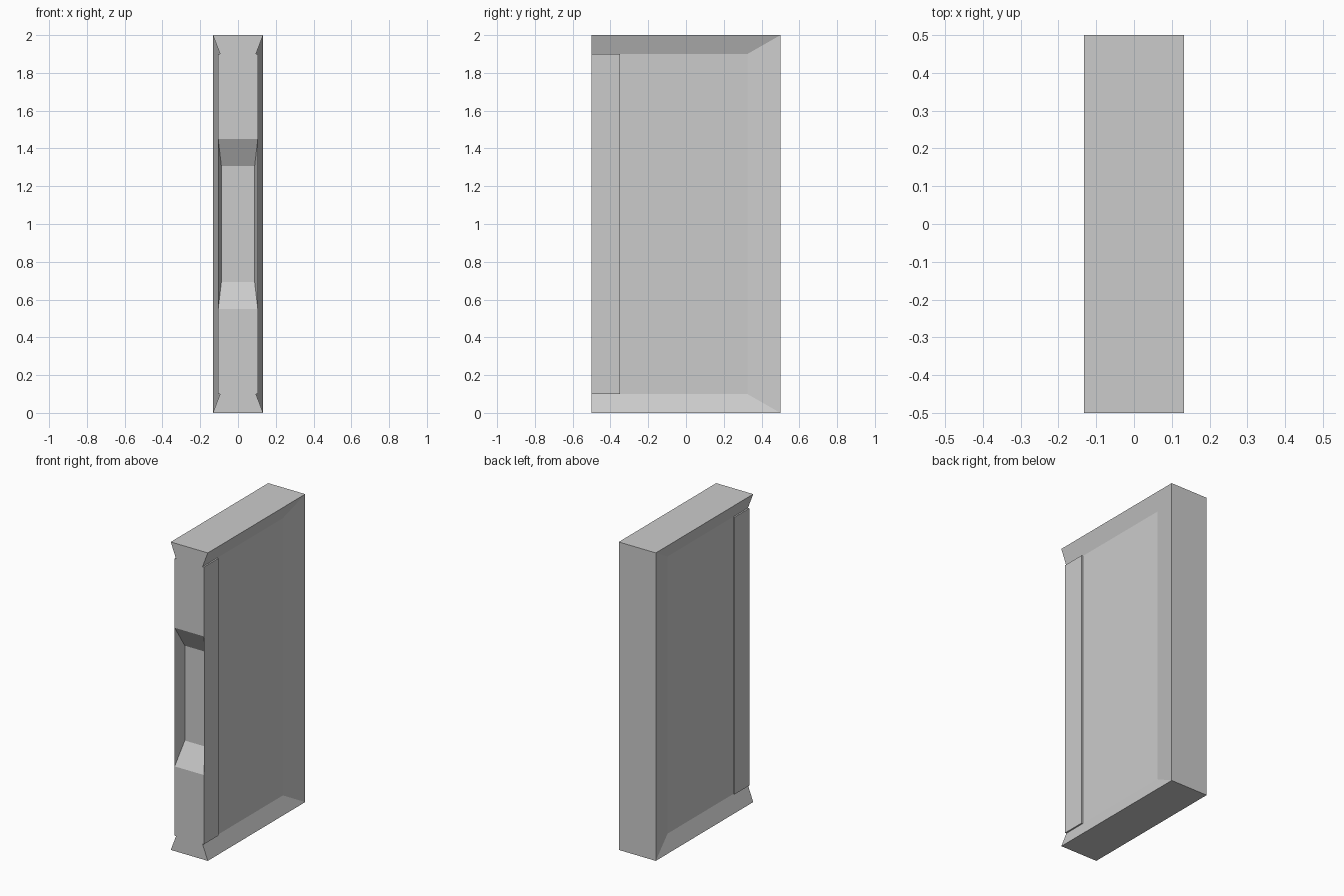
import bpy, bmesh

if "Cube" in bpy.data.objects:
    bpy.data.objects.remove(bpy.data.objects["Cube"])

# Key dimensions (z is measured from mid-height, so one quarter is mirrored twice)
W, H, F, B = 0.133, 1.0, -0.5, 0.5       # half width, half height, front, back
PX, PY, PZ = 0.095, 0.325, 0.9           # recessed side panel
SX, SY = 0.105, -0.35                    # raised front strip
OZ, KX, KY, KZ = 0.45, 0.088, -0.42, 0.308  # pocket opening and pocket floor

bm = bmesh.new()
cache = {}


def face(*points):
    verts = [cache.setdefault(p, None) or bm.verts.new(p) for p in points]
    cache.update(zip(points, verts))
    bm.faces.new(verts)


# Outer frame: top, back and front cap
face((0, F, H), (W, F, H), (W, B, H), (0, B, H))
face((0, B, H), (W, B, H), (W, B, 0), (0, B, 0))
face((0, F, H), (0, F, PZ), (PX, F, PZ), (W, F, H))
# Sloped flanges and recessed side panel
face((W, F, H), (PX, F, PZ), (PX, SY, PZ), (PX, PY, PZ), (W, B, H))
face((W, B, H), (PX, PY, PZ), (PX, PY, 0), (W, B, 0))
face((PX, SY, PZ), (PX, SY, 0), (PX, PY, 0), (PX, PY, PZ))
# Raised strip: end ledge, outer side, step and front
face((SX, F, PZ), (SX, SY, PZ), (PX, SY, PZ), (PX, F, PZ))
face((SX, F, PZ), (SX, F, OZ), (SX, F, 0), (SX, SY, 0), (SX, SY, PZ))
face((SX, SY, PZ), (SX, SY, 0), (PX, SY, 0), (PX, SY, PZ))
face((0, F, PZ), (0, F, OZ), (SX, F, OZ), (SX, F, PZ), (PX, F, PZ))
# Tapered front pocket: end slope, side wall and floor
face((0, F, OZ), (0, KY, KZ), (KX, KY, KZ), (SX, F, OZ))
face((SX, F, OZ), (KX, KY, KZ), (KX, KY, 0), (SX, F, 0))
face((0, KY, KZ), (0, KY, 0), (KX, KY, 0), (KX, KY, KZ))

# Mirror the quarter across x and z into one closed shell
for axis in "XZ":
    bmesh.ops.mirror(bm, geom=bm.verts[:] + bm.edges[:] + bm.faces[:],
                     axis=axis, merge_dist=0.0001)
bmesh.ops.remove_doubles(bm, verts=bm.verts[:], dist=0.0001)
bmesh.ops.recalc_face_normals(bm, faces=bm.faces[:])

mesh = bpy.data.meshes.new("wall_panel")
bm.to_mesh(mesh)
bm.free()
panel = bpy.data.objects.new("wall_panel", mesh)
panel.location.z = H
bpy.context.collection.objects.link(panel)
